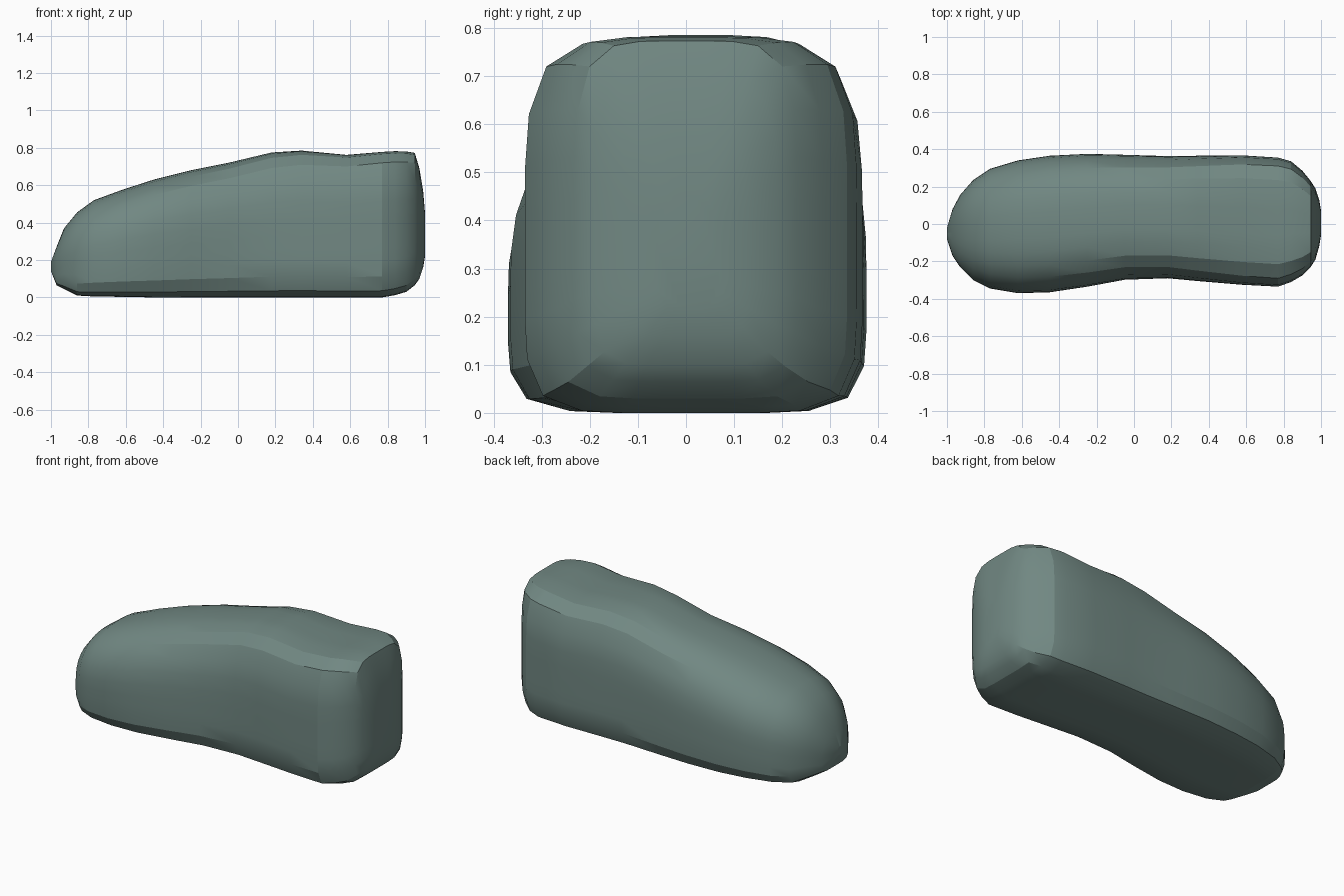
import bpy, bmesh, math

# Stations along the length: x, y min, y max, z bottom, z top, roundness of upper half
STATIONS = [
    (-1.00, -0.08, -0.02, 0.14, 0.19, 2.2),
    (-0.97, -0.17, 0.08, 0.065, 0.27, 2.4),
    (-0.93, -0.23, 0.155, 0.045, 0.37, 2.4),
    (-0.86, -0.30, 0.235, 0.01, 0.455, 2.5),
    (-0.77, -0.345, 0.295, 0.005, 0.52, 2.5),
    (-0.62, -0.37, 0.34, 0.003, 0.575, 2.6),
    (-0.45, -0.365, 0.365, 0.0, 0.63, 2.7),
    (-0.25, -0.335, 0.375, 0.0, 0.68, 2.9),
    (-0.05, -0.298, 0.37, 0.0, 0.72, 3.1),
    (0.18, -0.29, 0.363, 0.0, 0.775, 3.4),
    (0.34, -0.305, 0.365, 0.0, 0.785, 3.8),
    (0.58, -0.325, 0.367, 0.0, 0.762, 4.6),
    (0.77, -0.335, 0.355, 0.0, 0.778, 5.0),
    (0.84, -0.31, 0.335, 0.012, 0.782, 5.0),
    (0.90, -0.275, 0.285, 0.03, 0.78, 5.0),
    (0.945, -0.23, 0.23, 0.065, 0.773, 5.0),
    (0.97, -0.19, 0.19, 0.10, 0.69, 5.0),
    (0.99, -0.12, 0.13, 0.16, 0.57, 4.0),
    (1.00, -0.06, 0.07, 0.22, 0.45, 4.0),
]
SIDES = 32


def ring(bm, x, y0, y1, z0, z1, n_top):
    """Rounded-box cross-section with a flat sole and softer top."""
    yc, w = (y0 + y1) / 2, (y1 - y0) / 2
    zc = z0 + (z1 - z0) * 0.42
    verts = []
    for i in range(SIDES):
        a = math.tau * i / SIDES
        c, s = math.cos(a), math.sin(a)
        n = n_top if s > 0 else 6.0
        r = 1 / (abs(c) ** n + abs(s) ** n) ** (1 / n)
        h = (z1 - zc) if s > 0 else (zc - z0)
        verts.append(bm.verts.new((x, yc + w * r * c, zc + h * r * s)))
    return verts


# Shoe body: lofted through the stations and capped at toe and heel
bm = bmesh.new()
rings = [ring(bm, *st) for st in STATIONS]
for a, b in zip(rings, rings[1:]):
    for i in range(SIDES):
        j = (i + 1) % SIDES
        bm.faces.new((a[i], a[j], b[j], b[i]))
bm.faces.new(rings[0])
bm.faces.new(rings[-1])
bmesh.ops.recalc_face_normals(bm, faces=bm.faces)
mesh = bpy.data.meshes.new("shoe_body")
bm.to_mesh(mesh)
bm.free()
shoe = bpy.data.objects.new("shoe_body", mesh)
bpy.context.collection.objects.link(shoe)

# Grey-green colour
mat = bpy.data.materials.new("grey green")
mat.diffuse_color = (0.165, 0.245, 0.225, 1)
mesh.materials.append(mat)

# Soft facets, crisp edge around the sole
bpy.context.view_layer.objects.active = shoe
shoe.select_set(True)
bpy.ops.object.shade_smooth_by_angle(angle=math.radians(20))
